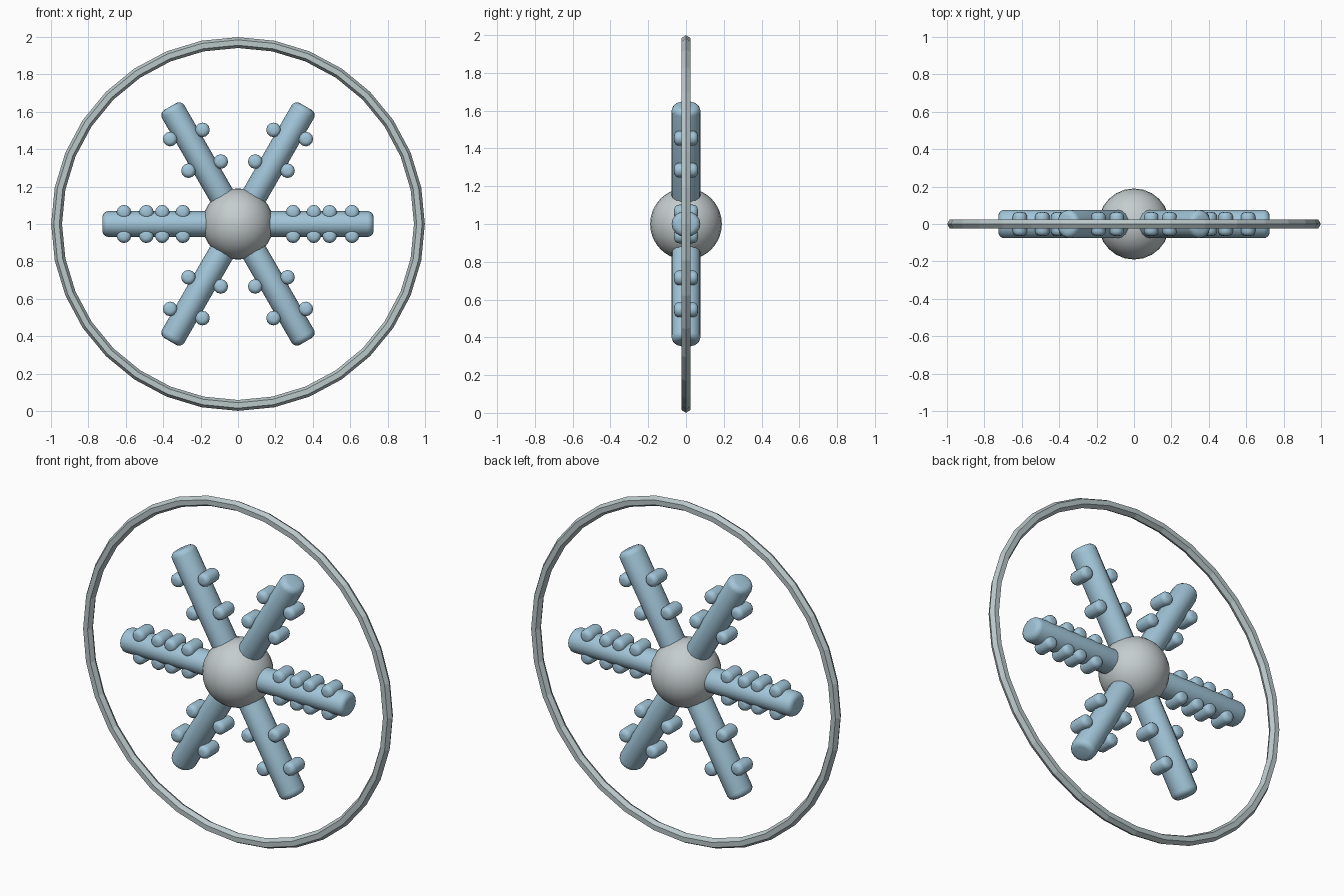
import bpy, bmesh, math
from mathutils import Vector

if "Cube" in bpy.data.objects:
    bpy.data.objects.remove(bpy.data.objects["Cube"])

CZ = 1.0          # height of the wheel centre
Y = Vector((0, 1, 0))


def material(name, rgb):
    m = bpy.data.materials.new(name)
    m.diffuse_color = (*rgb, 1)
    m.use_nodes = True
    m.node_tree.nodes["Principled BSDF"].inputs["Base Color"].default_value = m.diffuse_color
    return m


BLUE = material("pale blue", (0.36, 0.56, 0.69))
GREY = material("light grey", (0.56, 0.61, 0.62))
RING = material("grey green", (0.49, 0.57, 0.58))


def finish(name, bm, mat, smooth):
    bmesh.ops.recalc_face_normals(bm, faces=bm.faces[:])
    me = bpy.data.meshes.new(name)
    bm.to_mesh(me)
    bm.free()
    me.materials.append(mat)
    for p in me.polygons:
        p.use_smooth = smooth
    ob = bpy.data.objects.new(name, me)
    bpy.context.collection.objects.link(ob)
    return ob


def rod(bm, a, b, side, up, rs, ru, round_r, n=16):
    """Elliptical rod from a to b with rounded ends."""
    axis = (b - a).normalized()
    length = (b - a).length
    steps = [i * math.pi / 8 for i in range(5)]
    prof = [(round_r * (1 - math.sin(t)), round_r * (1 - math.cos(t))) for t in steps[::-1]]
    prof = [(d, inset) for d, inset in prof]
    ends = prof + [(length - d, inset) for d, inset in prof[::-1]]
    rings = []
    for d, inset in ends:
        ring = []
        for k in range(n):
            t = 2 * math.pi * k / n
            # inset grows towards the tips
            ring.append(bm.verts.new(a + axis * d + side * (rs - inset) * math.cos(t)
                                     + up * (ru - inset) * math.sin(t)))
        rings.append(ring)
    for r0, r1 in zip(rings, rings[1:]):
        for k in range(n):
            bm.faces.new((r0[k], r0[(k + 1) % n], r1[(k + 1) % n], r1[k]))
    bm.faces.new(rings[0])
    bm.faces.new(rings[-1])


# outer ring: faceted hoop with a six-sided section
bm = bmesh.new()
N, M, R, r = 32, 6, 0.97, 0.029
grid = []
for i in range(N):
    a = 2 * math.pi * i / N
    grid.append([])
    for j in range(M):
        t = 2 * math.pi * j / M
        q = R + r * math.cos(t)
        grid[-1].append(bm.verts.new((q * math.cos(a), r * math.sin(t), CZ + q * math.sin(a))))
for i in range(N):
    for j in range(M):
        p, s = grid[i], grid[(i + 1) % N]
        bm.faces.new((p[j], p[(j + 1) % M], s[(j + 1) % M], s[j]))
finish("outer_ring", bm, RING, False)

# hub ball
bm = bmesh.new()
bmesh.ops.create_uvsphere(bm, u_segments=24, v_segments=16, radius=0.19)
bmesh.ops.translate(bm, verts=bm.verts[:], vec=(0, 0, CZ))
finish("hub", bm, GREY, True)

# six spokes
centre = Vector((0, 0, CZ))
for i in range(6):
    a = math.radians(60 * i)
    u = Vector((math.cos(a), 0, math.sin(a)))
    v = Vector((-math.sin(a), 0, math.cos(a)))
    bm = bmesh.new()
    rod(bm, centre + u * 0.08, centre + u * 0.725, v, Y, 0.069, 0.076, 0.032)
    finish(f"spoke_{i + 1}", bm, BLUE, True)


def knobs(name, points):
    bm = bmesh.new()
    for x, z in points:
        c = Vector((x, 0, CZ + z))
        rod(bm, c - Y * 0.063, c + Y * 0.063, Vector((1, 0, 0)), Vector((0, 0, 1)),
            0.039, 0.039, 0.026, 12)
    finish(name, bm, BLUE, True)


# small knobs on the spokes, mirrored left-right and up-down
for sx, side in ((1, "right"), (-1, "left")):
    for sz, lvl in ((1, "upper"), (-1, "lower")):
        knobs(f"{lvl}_{side}_knobs", [(sx * x, sz * z) for x, z in
              ((0.092, 0.334), (0.265, 0.285), (0.19, 0.503), (0.363, 0.454))])
        knobs(f"{lvl}_{side}_level_knobs", [(sx * x, sz * 0.063) for x in
              (0.295, 0.405, 0.49, 0.61)])
